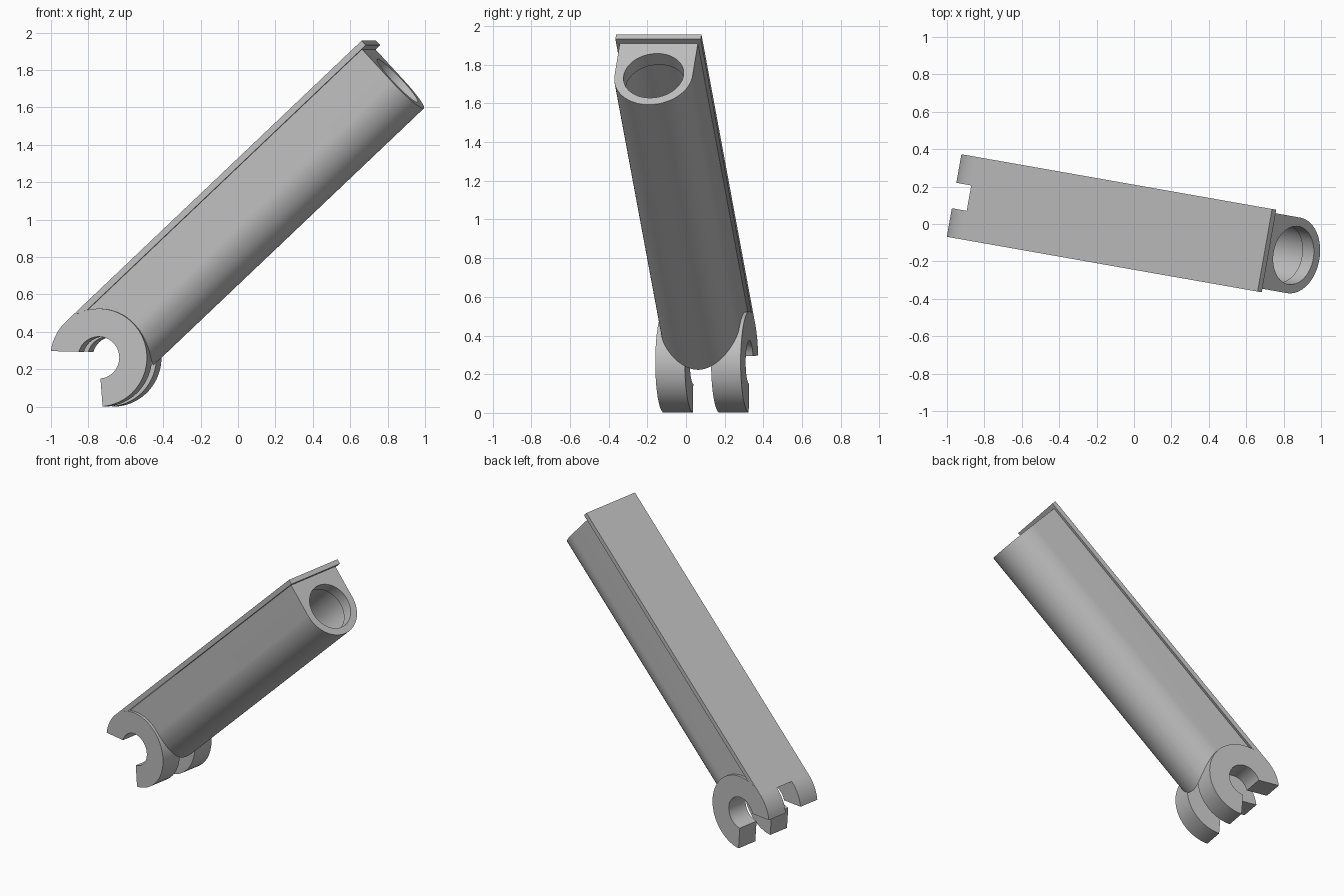
import bpy, bmesh
from math import radians, cos, sin, asin, degrees
from mathutils import Matrix, Vector

if "Cube" in bpy.data.objects:
    bpy.data.objects.remove(bpy.data.objects["Cube"], do_unlink=True)

# Local frame: x along the bar, y across it, z out of the cover plate; origin on the hinge axis
TURN = Matrix.Rotation(radians(-10), 4, 'Z')
PLACE = TURN @ Matrix.Translation((-0.714, -0.017, 0.262)) @ Matrix.Rotation(radians(-43.1), 4, 'Y')

HINGE_R, PIN_R = 0.262, 0.112
PLATE_LOW, PLATE_END = 0.229, 2.2
TUBE_R, TUBE_END = 0.205, 2.168
HALF, SLOT = 0.224, 0.069

grey = bpy.data.materials.new("plain_grey")
grey.use_nodes = True
grey.diffuse_color = (0.52, 0.52, 0.52, 1)
grey.node_tree.nodes["Principled BSDF"].inputs["Base Color"].default_value = grey.diffuse_color


def arc(r, start, end, steps):
    angles = [radians(start + (end - start) * i / steps) for i in range(steps + 1)]
    return [(r * cos(a), r * sin(a)) for a in angles]


def prism(name, points, low, high, axis='Y'):
    """Extrude an outline: (x, z) across the bar, or (y, z) along it."""
    bm = bmesh.new()
    if axis == 'Y':
        verts = [bm.verts.new((a, low, b)) for a, b in points]
        step = Vector((0, high - low, 0))
    else:
        verts = [bm.verts.new((low, a, b)) for a, b in points]
        step = Vector((high - low, 0, 0))
    face = bm.faces.new(verts)
    out = bmesh.ops.extrude_face_region(bm, geom=[face])
    moved = [v for v in out["geom"] if isinstance(v, bmesh.types.BMVert)]
    bmesh.ops.translate(bm, verts=moved, vec=step)
    bmesh.ops.recalc_face_normals(bm, faces=bm.faces)
    mesh = bpy.data.meshes.new(name)
    bm.to_mesh(mesh)
    bm.free()
    mesh.materials.append(grey)
    obj = bpy.data.objects.new(name, mesh)
    bpy.context.collection.objects.link(obj)
    obj.matrix_world = PLACE
    return obj


def activate(obj):
    bpy.ops.object.select_all(action='DESELECT')
    obj.select_set(True)
    bpy.context.view_layer.objects.active = obj


def cut(obj, cutter):
    mod = obj.modifiers.new("cut", 'BOOLEAN')
    mod.operation = 'DIFFERENCE'
    mod.solver = 'EXACT'
    mod.object = cutter
    cutter.hide_render = True
    bpy.context.view_layer.update()
    activate(obj)
    bpy.ops.object.modifier_apply(modifier=mod.name)
    bpy.data.objects.remove(cutter, do_unlink=True)


def smooth(obj):
    activate(obj)
    bpy.ops.object.shade_smooth_by_angle(angle=radians(30))


# Cover plate, with its lower end hollowed to the hinge radius
meet = degrees(asin(PLATE_LOW / HINGE_R))
plate_outline = arc(HINGE_R, 90, meet, 8) + [(PLATE_END, PLATE_LOW), (PLATE_END, HINGE_R)]
smooth(prism("cover_plate", plate_outline, -HALF, HALF))

# Two open hinge hooks with a gap between them
hook_outline = arc(HINGE_R, -128.4, 129.2, 48) + arc(PIN_R, 120.6, -128.2, 32)
for name, low, high in (("front_hook", -HALF, -SLOT), ("back_hook", SLOT, HALF)):
    smooth(prism(name, hook_outline, low, high))

# U-section tube under the plate
tube_outline = arc(TUBE_R, 180, 360, 40) + [(TUBE_R, PLATE_LOW + 0.005), (-TUBE_R, PLATE_LOW + 0.005)]
tube = prism("tube", tube_outline, 0.05, TUBE_END, 'X')
cut(tube, prism("hinge_clearance", arc(HINGE_R - 0.001, 0, 357, 119), -0.4, 0.4))

# Bore: wide cavity behind a narrower lip
cut(tube, prism("cavity", arc(0.165, 0, 354, 59), 0.45, 2.083, 'X'))
cut(tube, prism("mouth", arc(0.157, 0, 354, 59), 2.0, 2.4, 'X'))
smooth(tube)
